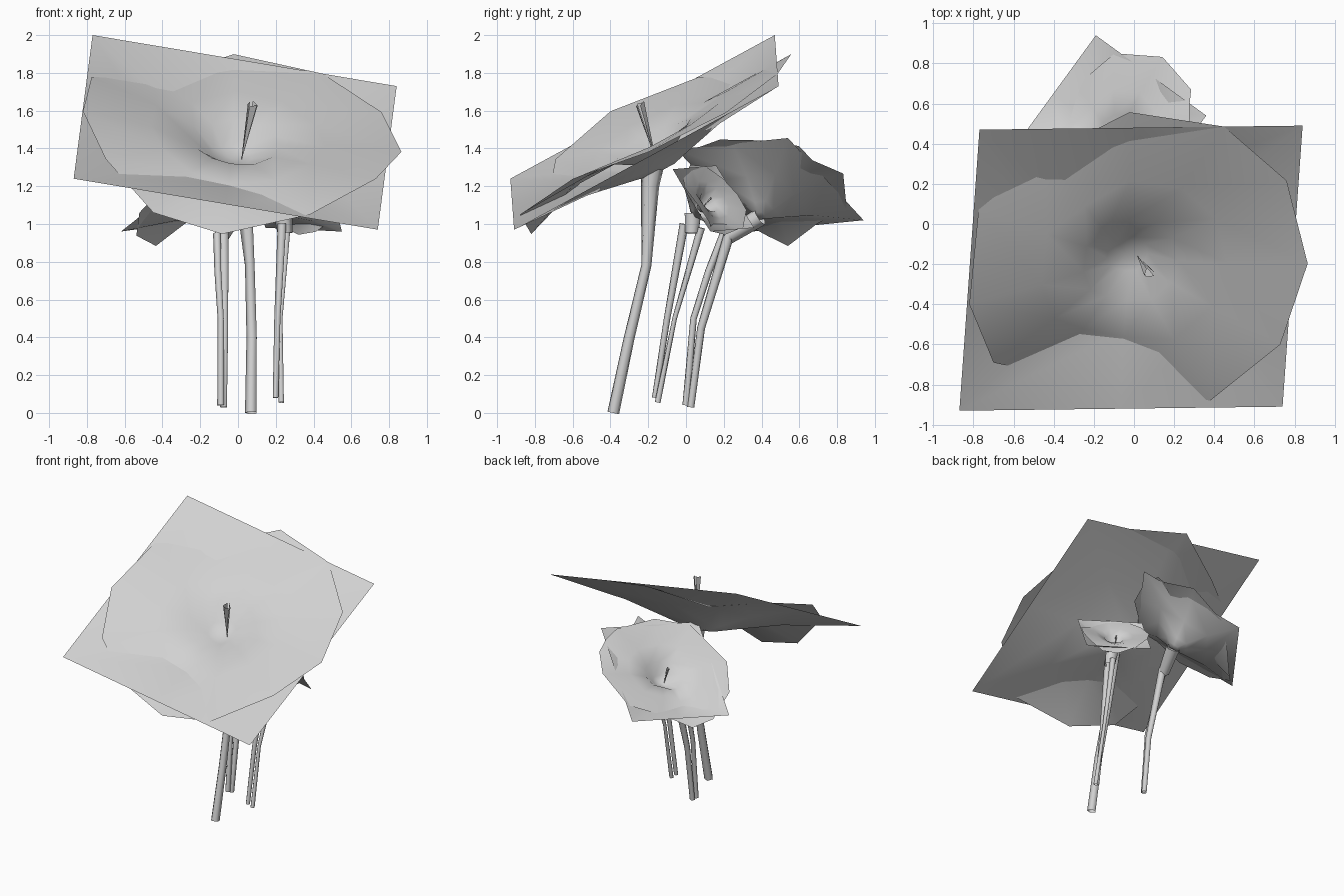
import bpy, bmesh, math
from mathutils import Vector as V

old = bpy.data.objects.get("Cube")
if old:
    bpy.data.objects.remove(old)

grey = bpy.data.materials.new("light_grey")
grey.use_nodes = True
COLOUR = (0.64, 0.64, 0.64, 1)
grey.diffuse_color = COLOUR
grey.node_tree.nodes["Principled BSDF"].inputs["Base Color"].default_value = COLOUR


def finish(name, bm, smooth=True):
    mesh = bpy.data.meshes.new(name)
    bm.to_mesh(mesh)
    bm.free()
    for p in mesh.polygons:
        p.use_smooth = smooth
    mesh.materials.append(grey)
    obj = bpy.data.objects.new(name, mesh)
    bpy.context.collection.objects.link(obj)


def petal_layer(name, place, outline, rings, depth):
    """Sheet from an outline shrunk ring by ring towards a sunken centre."""
    bm = bmesh.new()
    loops = [[bm.verts.new(place(a * s, b * s, h * s * s - dip * depth)) for a, b, h in outline]
             for s, dip in rings[:-1]]
    n = len(outline)
    for outer, inner in zip(loops, loops[1:]):
        for i in range(n):
            j = (i + 1) % n
            bm.faces.new((outer[i], outer[j], inner[j], inner[i]))
    centre = bm.verts.new(place(0, 0, -rings[-1][1] * depth))
    for i in range(n):
        bm.faces.new((loops[-1][i], loops[-1][(i + 1) % n], centre))
    finish(name, bm)


def tube(name, path, radii, sides=5):
    """Low-sided tube through the path points, open at both ends."""
    bm = bmesh.new()
    pts = [V(p) for p in path]
    loops = []
    for i, (p, r) in enumerate(zip(pts, radii)):
        d = (pts[min(i + 1, len(pts) - 1)] - pts[max(i - 1, 0)]).normalized()
        u = d.cross(V((0, 1, 0))).normalized()
        w = d.cross(u)
        loops.append([bm.verts.new(p + r * (u * math.cos(t) + w * math.sin(t)))
                      for t in (math.tau * k / sides for k in range(sides))])
    for lo, hi in zip(loops, loops[1:]):
        for i in range(sides):
            j = (i + 1) % sides
            bm.faces.new((lo[i], lo[j], hi[j], hi[i]))
    bmesh.ops.recalc_face_normals(bm, faces=bm.faces)
    finish(name, bm)


# Outlines in flower space: across, up, out of the face
SQUARE = [(-1, -1, 0), (0, -1, 0), (1, -1, 0), (1, 0, 0),
          (1, 1, 0), (0, 1, 0), (-1, 1, 0), (-1, 0, 0)]
ROUND = [(1.085, .04, .04), (.925, .61, 0), (.515, 1, 0), (-.075, 1.1, -.02),
         (-.55, .75, -.12), (-.97, .43, 0), (-1, -.2, .075), (-.81, -.66, 0),
         (-.45, -.87, -.22), (.01, -.985, -.23), (.55, -.95, 0), (.94, -.5, .1)]
WIDE = [(1.3, .1, .03), (.82, .94, 0), (.14, 1.12, 0), (-.7, .95, .02),
        (-1, .73, .05), (-1.16, .55, -.08), (-1.3, .01, .06), (-.95, -.64, -.03),
        (-.3, -.85, -.1), (.3, -1.05, -.28), (.7, -1, -.1), (1.16, -.52, 0)]


def flower(name, low_left, low_right, top_left, outline, depth):
    d, c, a = V(low_left), V(low_right), V(top_left)
    centre = (c + a) / 2
    across, up = (c - d) / 2, (a - d) / 2
    out = across.cross(up).normalized() * across.length

    def place(x, y, h):
        return centre + across * x + up * y + out * h

    petal_layer(name + "_back_petals", place, SQUARE,
                [(1, 0), (.5, .4), (.2, .8), (.08, .97), (0, 1)], depth)
    petal_layer(name + "_front_petals", place, outline,
                [(1, 0), (.55, .08), (.28, .25), (.12, .65), (0, .72)], depth)

    # Stamens: three slender blades, wider at the tip
    base = -.72 * depth
    bm = bmesh.new()
    for k in range(3):
        t = math.tau * k / 3
        dx, dy = .035 * math.cos(t), .035 * math.sin(t)
        bm.faces.new([bm.verts.new(place(*p)) for p in (
            (.07, -.02, base), (.08 + dx, .07 + dy, base + .38),
            (.08 - dy, .07 + dx, base + .39))])
    finish(name + "_stamens", bm, False)
    return place(0, 0, -depth)


# Large flower
flower("large_flower", (-.87, -.93, 1.24), (.74, -.91, .97), (-.77, .47, 2.0), ROUND, .27)
tube("large_stem", [(.07, -.385, 0), (.075, -.3, .4), (.065, -.21, .78),
                    (.03, -.19, 1.2), (.025, -.18, 1.3)], [.033, .03, .028, .05, .065])

# Medium flower with its twin-strand stem
throat = flower("medium_flower", (-.19, .94, 1.02), (-.62, .35, .96), (.36, .54, 1.455),
                WIDE, .55)
tube("medium_neck", [(-.09, .22, .93), throat], [.04, .05], 6)
tube("medium_stem_front", [(-.09, .0, .04), (-.09, .04, .5), (-.105, .12, .75),
                           (-.11, .2, .95)], [.02, .018, .02, .022])
tube("medium_stem_back", [(-.075, .025, .03), (-.07, .08, .45), (-.075, .23, .95)],
     [.02, .022, .03])

# Small flower with its twin-strand stem
throat = flower("small_flower", (.55, .13, .96), (.145, .36, .98), (.465, -.07, 1.29),
                ROUND, .65)
tube("small_neck", [(.25, .03, .95), throat], [.04, .05], 6)
tube("small_stem_front", [(.2, -.165, .08), (.21, -.1, .5), (.235, -.01, 1.0)],
     [.016, .018, .025])
tube("small_stem_back", [(.23, -.15, .055), (.225, -.06, .5), (.26, .08, .98)],
     [.016, .013, .022])
